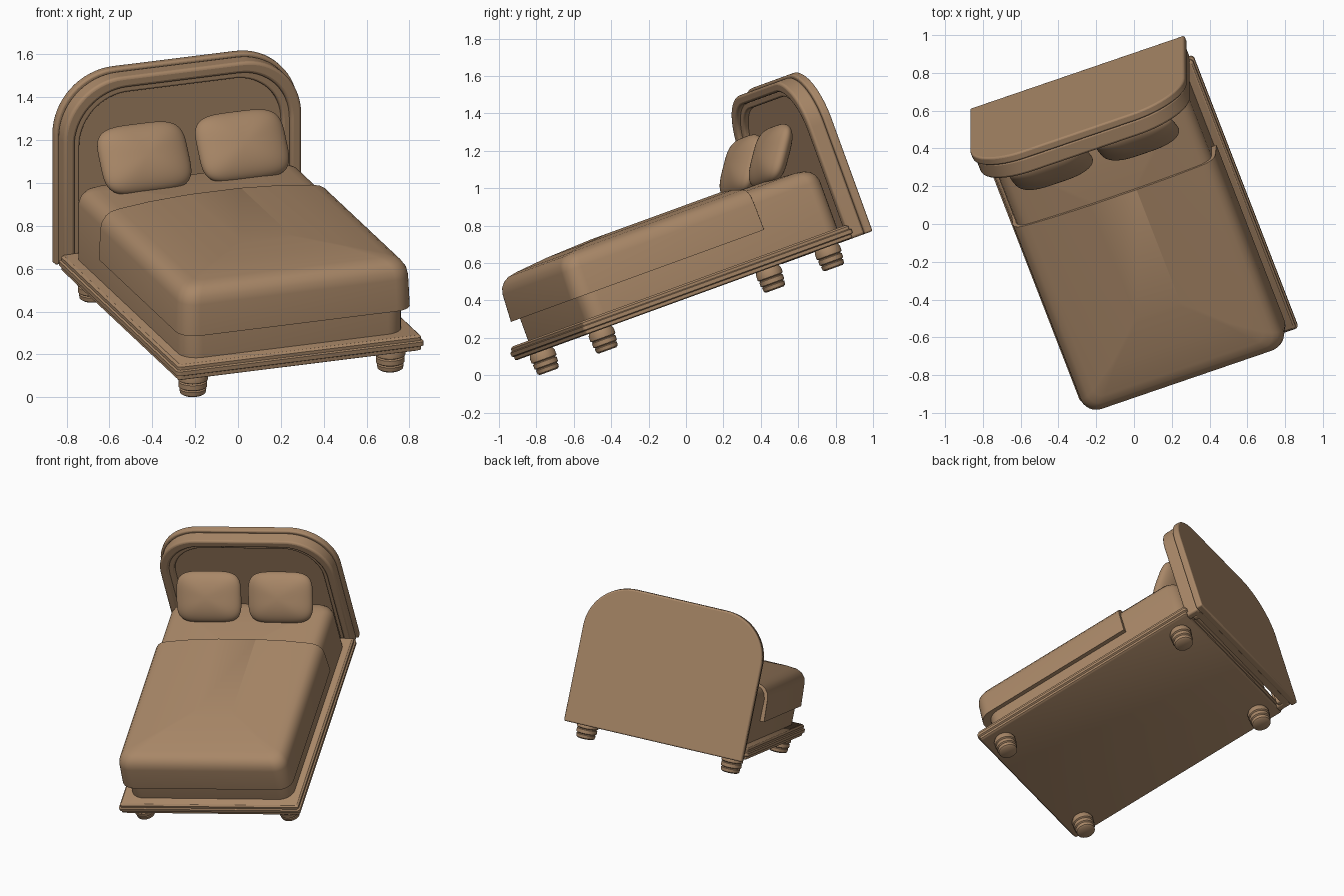
import bpy, bmesh, math
from mathutils import Matrix, Vector

cube = bpy.data.objects.get("Cube")
if cube:
    bpy.data.objects.remove(cube, do_unlink=True)

# One warm brown for the whole bed
brown = bpy.data.materials.new("warm brown")
brown.use_nodes = True
COLOUR = (0.392, 0.242, 0.136, 1)
brown.diffuse_color = COLOUR
brown.node_tree.nodes["Principled BSDF"].inputs["Base Color"].default_value = COLOUR

# The bed is turned and tilted as a whole
POSE = Matrix.Rotation(math.radians(20), 4, 'X') @ Matrix.Rotation(math.radians(20), 4, 'Z')
MID = 0.058


def finish(name, bm, local=Matrix(), bevel=0):
    bmesh.ops.recalc_face_normals(bm, faces=bm.faces)
    mesh = bpy.data.meshes.new(name)
    bm.to_mesh(mesh)
    bm.free()
    mesh.materials.append(brown)
    ob = bpy.data.objects.new(name, mesh)
    bpy.context.collection.objects.link(ob)
    ob.matrix_world = POSE @ Matrix.Translation((MID, 0, 0)) @ local
    bpy.ops.object.select_all(action='DESELECT')
    ob.select_set(True)
    bpy.context.view_layer.objects.active = ob
    bpy.ops.object.shade_smooth_by_angle(angle=math.radians(38))
    if bevel:
        mod = ob.modifiers.new("soft edges", 'BEVEL')
        mod.width, mod.segments = bevel, 3
        mod.limit_method, mod.angle_limit = 'ANGLE', math.radians(40)
    return ob


def loft(name, rings, local=Matrix()):
    """Skin a stack of closed rings and cap both ends."""
    bm = bmesh.new()
    loops = [[bm.verts.new(p) for p in ring] for ring in rings]
    n = len(loops[0])
    for a, b in zip(loops, loops[1:]):
        for i in range(n):
            j = (i + 1) % n
            bm.faces.new((a[i], a[j], b[j], b[i]))
    bm.faces.new(loops[0])
    bm.faces.new(loops[-1])
    return finish(name, bm, local)


def rounded_ring(half, foot, head, r_foot, r_head, z, steps=8):
    pts = []
    corners = ((half, head, r_head, 0), (-half, head, r_head, 90),
               (-half, foot, r_foot, 180), (half, foot, r_foot, 270))
    for x, y, r, start in corners:
        cx = x - math.copysign(r, x)
        cy = y - r if y == head else y + r
        for k in range(steps + 1):
            a = math.radians(start + 90 * k / steps)
            pts.append((cx + r * math.cos(a), cy + r * math.sin(a), z))
    return pts


def slab(name, half, foot, head, r, profile, square_head=False):
    """Rounded slab whose side follows (inset, height) pairs."""
    rings = []
    for inset, z in profile:
        radius = max(r - inset * 0.4, 0.012)
        rings.append(rounded_ring(half - inset, foot + inset,
                                  head if square_head else head - inset,
                                  radius, 0.002 if square_head else radius, z))
    return loft(name, rings)


# Platform with a stepped moulding round its edge
slab("platform", 0.614, -0.70, 0.93, 0.02,
     [(0.02, 0.385), (0.01, 0.39), (0.01, 0.407), (0, 0.412), (0, 0.432),
      (0.009, 0.437), (0.009, 0.452), (0.02, 0.462)])

# Mattress and the blanket over it, both slightly crowned
slab("mattress", 0.55, -0.625, 0.90, 0.09,
     [(0, 0.455), (0, 0.735), (0.01, 0.77), (0.03, 0.795), (0.055, 0.808),
      (0.09, 0.815), (0.25, 0.828), (0.45, 0.836)])
slab("blanket", 0.578, -0.67, 0.47, 0.09,
     [(0, 0.588), (0.007, 0.74), (0.015, 0.775), (0.035, 0.803), (0.06, 0.819),
      (0.1, 0.828), (0.25, 0.845), (0.45, 0.856)], square_head=True)


# Arched headboard
def arch(inset, bottom=0.383, half=0.604, top=1.322, radius=0.3, steps=16):
    h, t, r = half - inset, top - inset, radius - inset * 0.6
    pts = [(h, bottom)]
    for side in (1, -1):
        for k in range(steps + 1):
            a = math.radians(90 * (k if side == 1 else steps - k) / steps)
            pts.append((side * (h - r + r * math.cos(a)), t - r + r * math.sin(a)))
    return pts + [(-h, bottom)]


def board(name, front, back, outer, inner=None, bevel=0.01):
    outline = arch(outer) + (arch(inner)[::-1] if inner else [])
    bm = bmesh.new()
    face = bm.faces.new([bm.verts.new((x, back, z)) for x, z in outline])
    moved = bmesh.ops.extrude_face_region(bm, geom=[face])["geom"]
    bmesh.ops.translate(bm, vec=(0, front - back, 0),
                        verts=[v for v in moved if isinstance(v, bmesh.types.BMVert)])
    return finish(name, bm, bevel=bevel)


board("headboard_back", 0.995, 1.04, 0)
board("headboard_panel", 0.96, 1.0, 0.05, bevel=0)
board("headboard_frame", 0.907, 0.998, 0.014, 0.068, 0.014)
board("headboard_inner_trim", 0.932, 0.99, 0.06, 0.1, 0.01)

# Pillows leaning on the headboard
for side, label in ((1, "left"), (-1, "right")):
    bm = bmesh.new()
    bmesh.ops.create_icosphere(bm, subdivisions=5, radius=1)
    for v in bm.verts:
        x, y, z = v.co
        scale = (math.sqrt(x ** 4 + z ** 4) + y * y) ** -0.5
        v.co = Vector((x * 0.218, y * 0.075, z * 0.168)) * scale
    finish(label + "_pillow", bm,
           Matrix.Translation((side * 0.243, 0.77, 0.947)) @ Matrix.Rotation(math.radians(-36), 4, 'X'))

# Turned feet
TURNING = [(0.05, 0.268), (0.06, 0.275), (0.063, 0.295), (0.056, 0.3), (0.067, 0.306),
           (0.067, 0.33), (0.059, 0.335), (0.071, 0.341), (0.071, 0.37), (0.062, 0.39)]
for side, label in ((1, "left"), (-1, "right")):
    for y, end in ((-0.57, "front"), (0.80, "back")):
        rings = [[(r * math.cos(k * math.tau / 32), r * math.sin(k * math.tau / 32), z)
                  for k in range(32)] for r, z in TURNING]
        loft(f"{end}_{label}_foot", rings, Matrix.Translation((side * 0.49, y, 0)))
